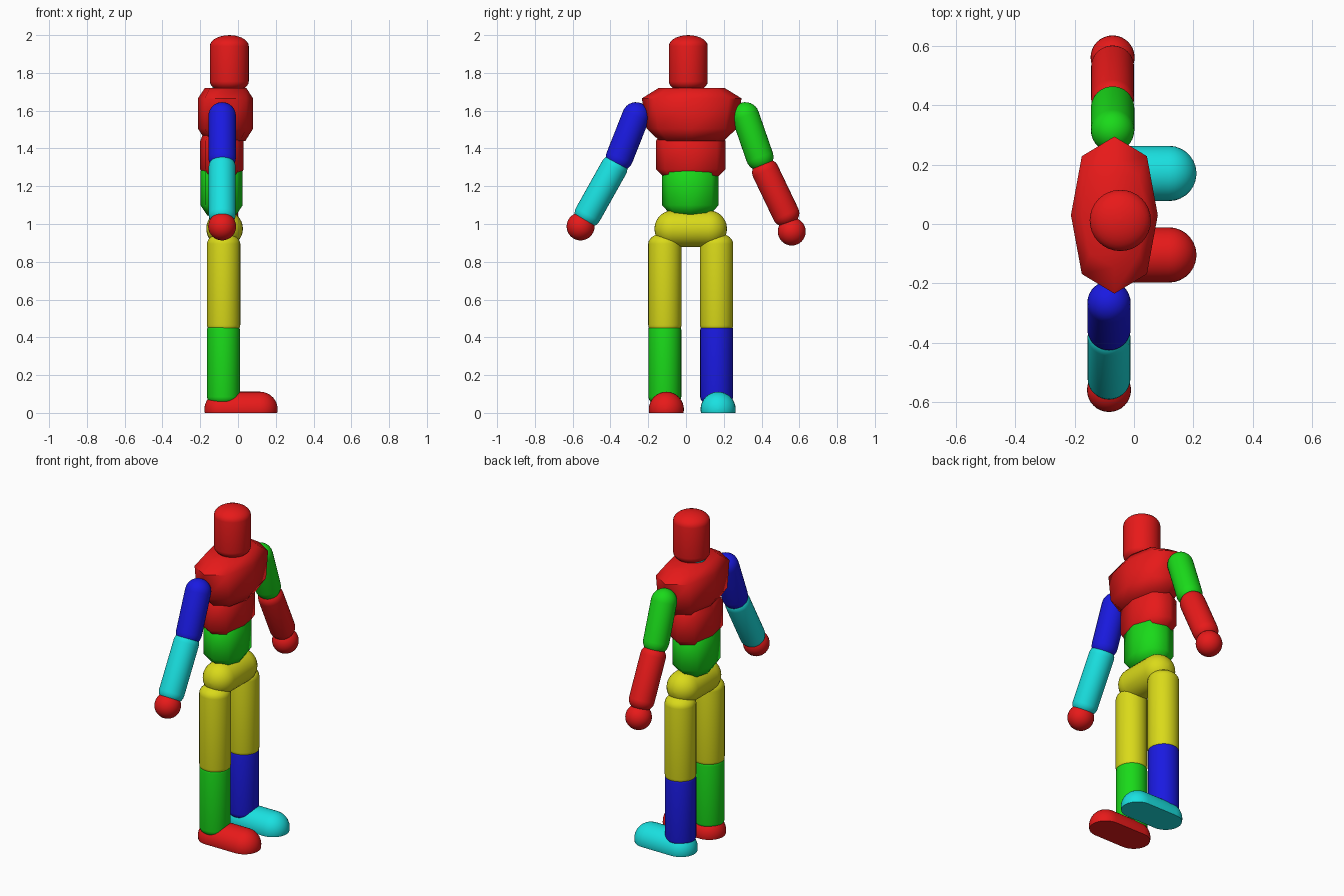
import bpy, bmesh, math
from mathutils import Vector

if "Cube" in bpy.data.objects:
    bpy.data.objects.remove(bpy.data.objects["Cube"])

COLOURS = {"red": (0.8, 0.01, 0.01, 1), "green": (0.01, 0.7, 0.01, 1),
           "blue": (0.01, 0.01, 0.75, 1), "cyan": (0.01, 0.75, 0.75, 1),
           "yellow": (0.7, 0.7, 0.01, 1)}
MATS = {}
for key, rgba in COLOURS.items():
    MATS[key] = bpy.data.materials.new(key)
    MATS[key].diffuse_color = rgba


def finish(bm, name, colour, angle=40):
    bmesh.ops.recalc_face_normals(bm, faces=bm.faces)
    me = bpy.data.meshes.new(name)
    bm.to_mesh(me)
    bm.free()
    ob = bpy.data.objects.new(name, me)
    bpy.context.collection.objects.link(ob)
    me.materials.append(MATS[colour])
    bpy.ops.object.select_all(action='DESELECT')
    ob.select_set(True)
    bpy.context.view_layer.objects.active = ob
    bpy.ops.object.shade_smooth_by_angle(angle=math.radians(angle))
    return ob


def bridge(bm, rings):
    for lo, hi in zip(rings, rings[1:]):
        n = len(lo)
        for i in range(n):
            bm.faces.new((lo[i], lo[(i + 1) % n], hi[(i + 1) % n], hi[i]))
    bm.faces.new(rings[0][::-1])
    bm.faces.new(rings[-1])


def capsule(name, a, b, r, colour, dome=1.0, cut=False, seg=32, steps=7):
    """Rounded cylinder; a and b are the dome bases, dome flattens the ends."""
    a, b = Vector(a), Vector(b)
    axis = (b - a).normalized()
    rot = axis.to_track_quat('Z', 'Y')
    angles = [math.radians(88) * i / steps for i in range(steps + 1)]
    prof = [(a, -1, t) for t in reversed(angles)] + [(b, 1, t) for t in angles]
    bm = bmesh.new()
    rings = []
    for base, s, t in prof:
        mid = base + axis * s * math.sin(t) * r * dome
        rings.append([bm.verts.new(mid + rot @ Vector((
            r * math.cos(t) * math.cos(2 * math.pi * k / seg),
            r * math.cos(t) * math.sin(2 * math.pi * k / seg), 0)))
            for k in range(seg)])
    bridge(bm, rings)
    if cut:
        res = bmesh.ops.bisect_plane(bm, geom=bm.verts[:] + bm.edges[:] + bm.faces[:],
                                     plane_co=(0, 0, 0), plane_no=(0, 0, 1), clear_inner=True)
        edges = [e for e in res["geom_cut"] if isinstance(e, bmesh.types.BMEdge)]
        bmesh.ops.edgeloop_fill(bm, edges=edges)
    return finish(bm, name, colour)


def hull(name, cx, cy, levels, colour):
    """Eight-sided torso block from (z, half depth, half width) rings."""
    plan = [(1, 0), (.75, .75), (0, 1), (-.75, .75),
            (-1, 0), (-.75, -.75), (0, -1), (.75, -.75)]
    bm = bmesh.new()
    bridge(bm, [[bm.verts.new((cx + rx * u, cy + ry * v, z)) for u, v in plan]
                for z, rx, ry in levels])
    return finish(bm, name, colour, 60)


# Head and neck
capsule("head", (-.046, .012, 1.755), (-.046, .012, 1.942), .103, "red", .56)
capsule("neck", (-.085, .02, 1.64), (-.085, .02, 1.72), .05, "cyan", .6)

# Torso
hull("chest", -.066, .03, [(1.44, .105, .17), (1.505, .146, .238),
                           (1.665, .146, .264), (1.72, .11, .175)], "red")
hull("ribs", -.085, .025, [(1.24, .085, .135), (1.29, .115, .185),
                           (1.44, .115, .185), (1.5, .09, .14)], "red")
hull("abdomen", -.087, .023, [(1.045, .075, .1), (1.10, .112, .15),
                              (1.28, .112, .15), (1.33, .08, .1)], "green")
capsule("pelvis", (-.071, -.07, .975), (-.071, .12, .975), .097, "yellow")

# Legs
for side, y, shin, foot in (("right", -.112, "green", "red"),
                            ("left", .162, "blue", "cyan")):
    capsule(side + "_thigh", (-.076, y, .465), (-.076, y, .895), .088, "yellow", .65)
    capsule(side + "_shin", (-.077, y, .085), (-.077, y, .44), .087, shin, .6)
    fy = y + .008
    capsule(side + "_foot", (-.085, fy, .019), (.117, fy, .019), .093, foot, 1, True)

# Arms: shoulder, two elbow points, wrist and hand as (y, z)
for side, x, upper, lower, pts in (
        ("right", -.084, "blue", "cyan",
         ((-.265, 1.572), (-.352, 1.352), (-.38, 1.30), (-.52, 1.05), (-.558, .987))),
        ("left", -.072, "green", "red",
         ((.315, 1.572), (.39, 1.355), (.42, 1.28), (.53, 1.05), (.56, .96)))):
    s, e1, e2, w, h = [(x, y, z) for y, z in pts]
    capsule(side + "_upper_arm", s, e1, .073, upper)
    capsule(side + "_forearm", e2, w, .072, lower, .85)
    bm = bmesh.new()
    bmesh.ops.create_uvsphere(bm, u_segments=32, v_segments=16, radius=.074)
    bmesh.ops.translate(bm, vec=h, verts=bm.verts)
    finish(bm, side + "_hand", "red")

for m in bpy.data.materials:
    if m.users and not m.is_grease_pencil:
        m.use_nodes = True
        m.node_tree.nodes["Principled BSDF"].inputs["Base Color"].default_value = m.diffuse_color
